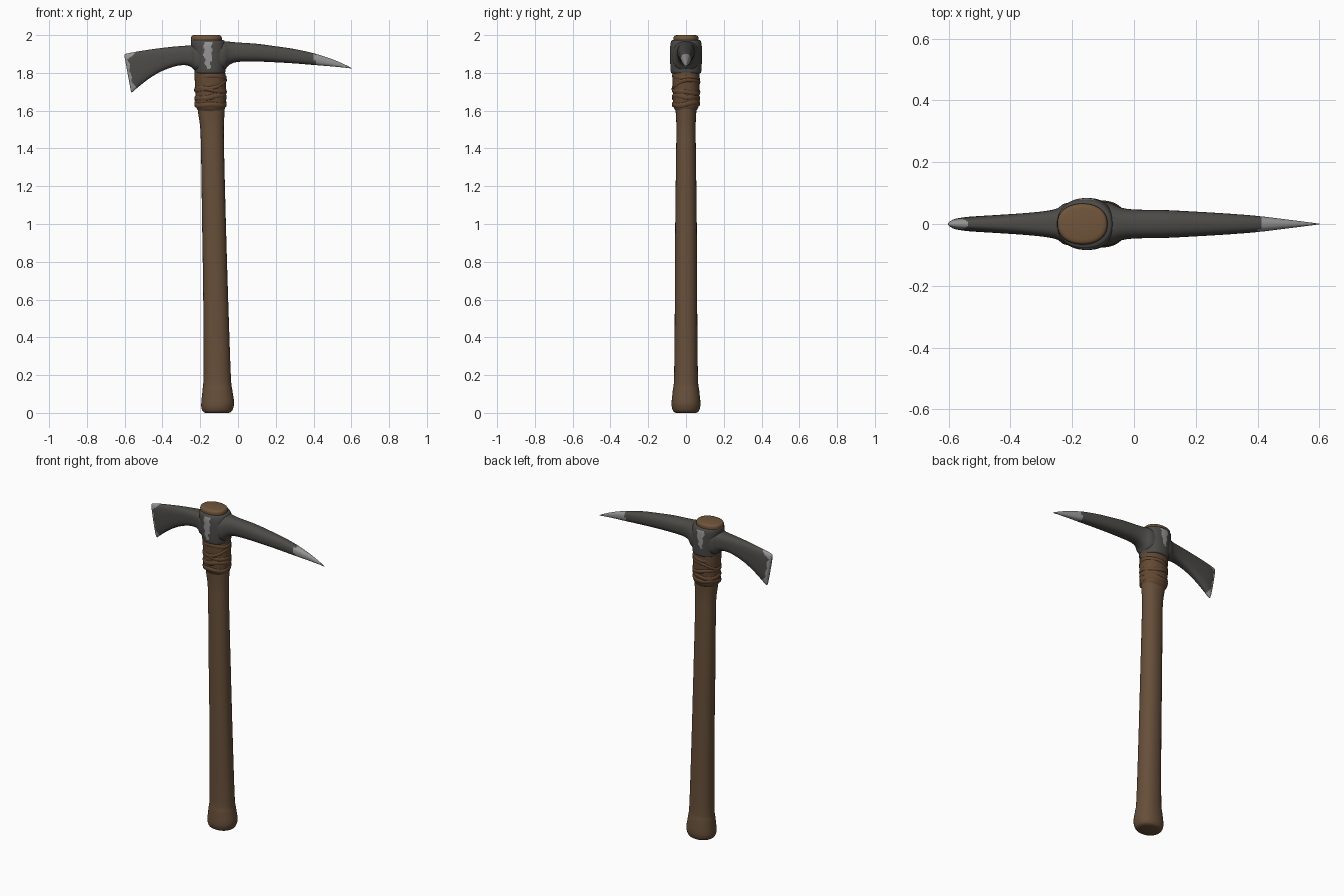
import bpy, bmesh, math
from mathutils import Vector

if "Cube" in bpy.data.objects:
    bpy.data.objects.remove(bpy.data.objects["Cube"])


def material(name, rgb):
    m = bpy.data.materials.new(name)
    m.diffuse_color = (*rgb, 1)
    m.use_nodes = True
    m.node_tree.nodes["Principled BSDF"].inputs["Base Color"].default_value = m.diffuse_color
    return m


WOOD = material("brown wood", (0.135, 0.078, 0.042))
END = material("pale end wood", (0.165, 0.092, 0.045))
WRAP = material("leather wrap", (0.125, 0.066, 0.033))
STEEL = material("dark steel", (0.072, 0.070, 0.064))
BARE = material("worn bright steel", (0.30, 0.30, 0.30))


def smooth_rows(rows, sub):
    """Catmull-Rom interpolation between the given section rows."""
    out = []
    for i in range(len(rows) - 1):
        p0, p1 = rows[max(i - 1, 0)], rows[i]
        p2, p3 = rows[i + 1], rows[min(i + 2, len(rows) - 1)]
        for k in range(sub):
            t = k / sub
            out.append([0.5 * (2 * b + (c - a) * t + (2 * a - 5 * b + 4 * c - d) * t * t
                               + (3 * b - a - 3 * c + d) * t ** 3)
                        for a, b, c, d in zip(p0, p1, p2, p3)])
    return out + [list(rows[-1])]


def loft(name, rings, mats, rule=None, angle=50):
    """Skin a list of point rings, cap the ends, colour faces by a rule."""
    bm = bmesh.new()
    vs = [[bm.verts.new(p) for p in r] for r in rings]
    n = len(rings[0])
    for a, b in zip(vs, vs[1:]):
        for i in range(n):
            j = (i + 1) % n
            bm.faces.new((a[i], a[j], b[j], b[i]))
    bm.faces.new(vs[0][::-1])
    bm.faces.new(vs[-1])
    bmesh.ops.recalc_face_normals(bm, faces=bm.faces)
    if rule:
        for f in bm.faces:
            f.material_index = rule(f.calc_center_median(), f.normal)
    me = bpy.data.meshes.new(name)
    bm.to_mesh(me)
    bm.free()
    ob = bpy.data.objects.new(name, me)
    bpy.context.collection.objects.link(ob)
    for m in mats:
        me.materials.append(m)
    bpy.ops.object.select_all(action='DESELECT')
    ob.select_set(True)
    bpy.context.view_layer.objects.active = ob
    bpy.ops.object.shade_smooth_by_angle(angle=math.radians(angle))
    return ob


def section(ru, rv, n, p):
    """Super-ellipse outline: p=2 is an ellipse, larger is boxier."""
    def s(v, r):
        return math.copysign(abs(v) ** (2 / p), v) * r
    return [(s(math.cos(a), ru), s(math.sin(a), rv))
            for a in (2 * math.pi * i / n for i in range(n))]


def upright(rows, n, p=2.2):
    """Rows: z, left x, right x, half depth."""
    return [[Vector(((l + r) / 2 + u, v, z)) for u, v in section((r - l) / 2, d, n, p)]
            for z, l, r, d in rows]


def sideways(rows, n, p=2.4):
    """Rows: top x, top z, bottom x, bottom z, half depth."""
    out = []
    for xt, zt, xb, zb, d in rows:
        c, h = Vector(((xt + xb) / 2, 0, (zt + zb) / 2)), Vector(((xt - xb) / 2, 0, (zt - zb) / 2))
        out.append([c + h * u + Vector((0, v, 0)) for u, v in section(1, d, n, p)])
    return out


# Handle with flared butt
handle = [(0, -.172, -.05, .055), (.008, -.186, -.034, .067), (.03, -.194, -.024, .075),
          (.06, -.194, -.021, .076), (.12, -.188, -.030, .070), (.2, -.183, -.038, .063),
          (.6, -.184, -.052, .059), (1.0, -.190, -.064, .057), (1.4, -.196, -.074, .052),
          (1.52, -.201, -.075, .051), (1.62, -.215, -.070, .056), (1.8, -.226, -.070, .064)]
loft("handle", upright(smooth_rows(handle, 4), 40), [WOOD])

# Handle end showing through the eye of the head
plug = [(1.9, -.242, -.092, .062), (1.975, -.248, -.086, .066), (1.99, -.247, -.087, .065),
        (1.997, -.242, -.092, .060), (2.0, -.232, -.102, .050)]
loft("handle_top", upright(smooth_rows(plug, 3), 40), [END])

# Leather wrap sleeve, then the tilted cord turns over it
sleeve = [(1.595, -.208, -.077, .052), (1.615, -.220, -.068, .064), (1.64, -.224, -.065, .069),
          (1.7, -.226, -.063, .070), (1.76, -.229, -.064, .071), (1.805, -.230, -.068, .070)]
loft("wrap_sleeve", upright(smooth_rows(sleeve, 4), 40), [WRAP])


def wrap_band(name, z, tilt, half, out, phase):
    rings = []
    for i in range(48):
        a = 2 * math.pi * i / 48
        d = Vector((math.cos(a), math.sin(a), 0))
        base = Vector((-.1455 + .080 * d.x, .069 * d.y, z + tilt * math.sin(a + phase)))
        base.z += .004 * math.sin(3 * a + phase * 2)
        rings.append([base + d * (u * out) + Vector((0, 0, v * half))
                      for u, v in section(1, 1, 8, 2)])
    rings.append([p.copy() for p in rings[0]])
    loft(name, rings, [WRAP])


for k, (z, tilt, half, out, ph) in enumerate([
        (1.635, .006, .014, .006, 0), (1.668, .008, .014, .006, 2.2), (1.705, .012, .013, .007, 4),
        (1.735, .028, .012, .007, 1), (1.775, .006, .013, .005, 3)]):
    wrap_band(f"wrap_band_{k + 1}", z, tilt, half, out, ph)


# Eye collar with worn patches on front and back
def collar_rule(c, n):
    if abs(n.y) < .6 or c.z > 1.962:
        return 0
    jag = .004 * math.sin(c.z * 140)
    if c.y < 0:
        w = .021 if c.z > 1.895 else .021 - .16 * (1.895 - c.z)
        return int(c.z > 1.82 and abs(c.x + .158 + jag) < w)
    w = .022 - .18 * (1.955 - c.z)
    return int(c.z > 1.85 and abs(c.x + .158 + jag) < w + .004)


collar = [(1.797, -.222, -.074, .072), (1.802, -.228, -.068, .079), (1.82, -.231, -.065, .082),
          (1.87, -.240, -.060, .084), (1.93, -.247, -.061, .084), (1.955, -.249, -.066, .082),
          (1.968, -.248, -.071, .078), (1.973, -.245, -.076, .074)]
loft("head_collar", upright(smooth_rows(collar, 6), 112), [STEEL, BARE], collar_rule)

# Pick arm curving down to a bright point
pick = [(-.12, 1.968, -.12, 1.805, .074), (-.075, 1.967, -.075, 1.812, .068),
        (-.045, 1.965, -.045, 1.843, .054), (0, 1.961, 0, 1.858, .047),
        (.1, 1.954, .1, 1.860, .045), (.2, 1.941, .2, 1.856, .040), (.3, 1.926, .3, 1.850, .034),
        (.4, 1.904, .4, 1.842, .026), (.5, 1.872, .5, 1.834, .014), (.57, 1.842, .57, 1.827, .005),
        (.6, 1.826, .6, 1.823, .001)]
loft("pick_arm", sideways(smooth_rows(pick, 8), 40), [STEEL, BARE],
     lambda c, n: int(c.x > .405 + .008 * math.sin(c.z * 90 + c.y * 60)))


# Adze arm flaring into a slanted cutting edge
def adze_rule(c, n):
    d = c.x + .603 - .19 * (1.895 - c.z)
    lim = .016 + .6 * max(0, 1.745 - c.z) + 1.2 * max(0, c.z - 1.87)
    return int(d < lim + .004 * math.sin(c.z * 110))


adze = [(-.18, 1.955, -.18, 1.805, .074), (-.225, 1.950, -.225, 1.812, .066),
        (-.25, 1.946, -.25, 1.832, .050), (-.29, 1.943, -.285, 1.841, .042),
        (-.35, 1.938, -.34, 1.833, .036), (-.42, 1.930, -.41, 1.806, .031),
        (-.49, 1.920, -.47, 1.770, .027), (-.55, 1.910, -.525, 1.728, .023),
        (-.585, 1.903, -.552, 1.704, .018), (-.597, 1.899, -.562, 1.697, .013),
        (-.602, 1.892, -.567, 1.702, .006)]
loft("adze_arm", sideways(smooth_rows(adze, 8), 56, 2.8), [STEEL, BARE], adze_rule)
